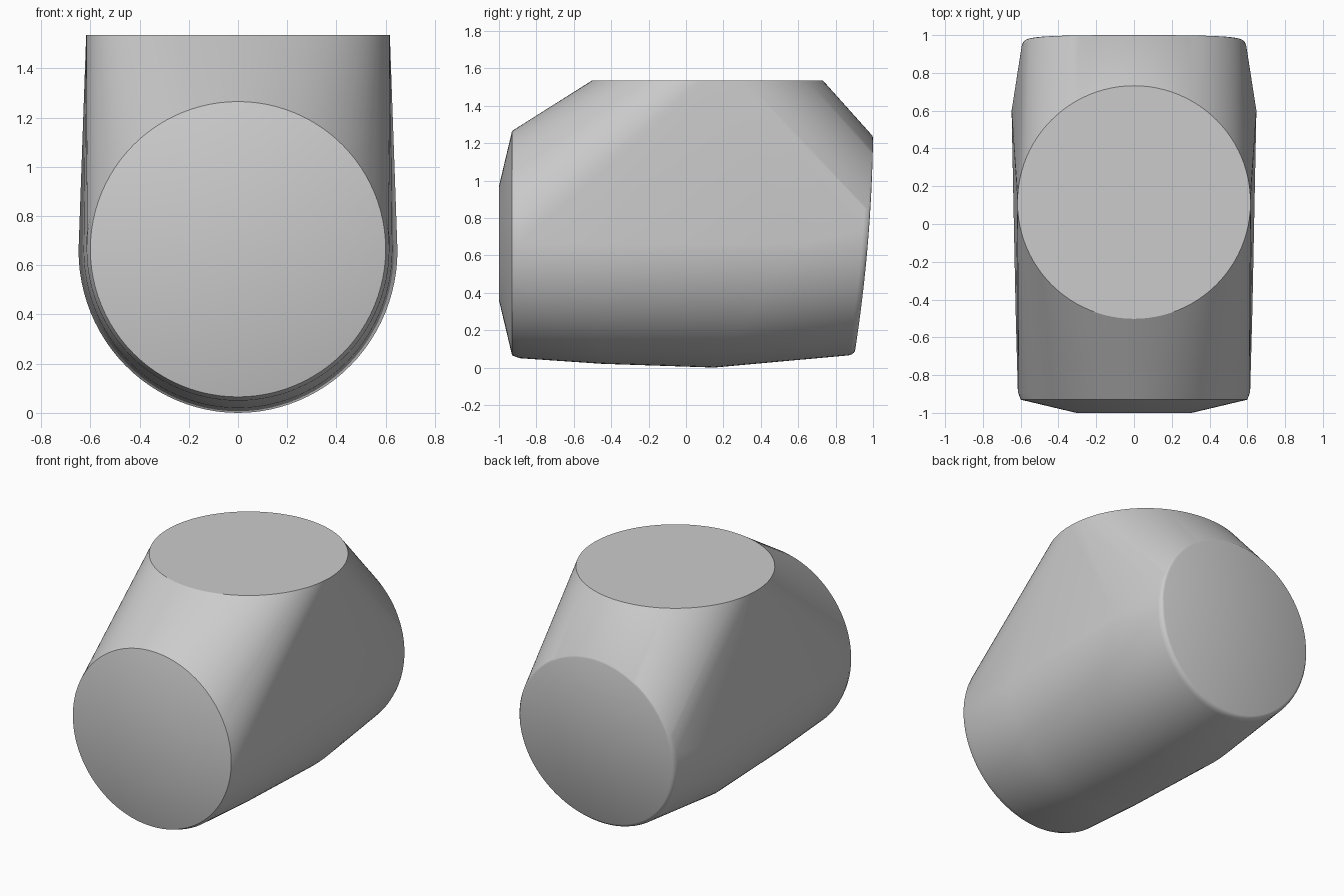
import bpy, bmesh, math

cube = bpy.data.objects.get("Cube")
if cube:
    bpy.data.objects.remove(cube, do_unlink=True)

SEG = 96
MID = 0.66          # height of the tube axis
bm = bmesh.new()


def ring(place, half=False):
    """Add points around a ring; place(cos, sin) gives each position."""
    span = math.pi if half else 2 * math.pi
    count = SEG // 2 + 1 if half else SEG
    for i in range(count):
        a = span * i / (SEG // 2 if half else SEG)
        bm.verts.new(place(math.cos(a), math.sin(a)))


def back_y(z):
    """Gently bowed, leaning back face."""
    t = (z - MID) / 0.57
    return 0.972 + 0.048 * t - 0.02 * t * t


# Flat round top
ring(lambda c, s: (0.617 * c, 0.115 + 0.617 * s, 1.535))

# Front cap: shallow cone with a small chamfer behind its rim
for r, y in ((0.305, -1.0), (0.60, -0.93), (0.615, -0.89)):
    ring(lambda c, s: (r * c, y, MID + 0.005 + r * s))

# Back cap with a rounded rim
for r, inset in ((0.57, 0.0), (0.58, 0.004), (0.589, 0.014), (0.595, 0.032)):
    ring(lambda c, s: (r * c, back_y(MID + r * s) - inset, MID + r * s))

# Belly: lower arcs, the widest one leaning back
ring(lambda c, s: (0.627 * c, -0.45, MID - 0.64 * s), half=True)
ring(lambda c, s: (0.648 * c, 0.60 - 0.45 * s, MID - 0.66 * s), half=True)

# Skin all the rings with one convex surface
hull = bmesh.ops.convex_hull(bm, input=bm.verts[:])
loose = {g for g in hull["geom_interior"] + hull["geom_unused"]
         if isinstance(g, bmesh.types.BMVert)}
bmesh.ops.delete(bm, geom=list(loose), context='VERTS')
bmesh.ops.dissolve_limit(bm, angle_limit=math.radians(0.1),
                         verts=bm.verts[:], edges=bm.edges[:])
bmesh.ops.recalc_face_normals(bm, faces=bm.faces[:])

mesh = bpy.data.meshes.new("elbow_body")
bm.to_mesh(mesh)
bm.free()
body = bpy.data.objects.new("elbow_body", mesh)
bpy.context.collection.objects.link(body)

# Plain grey
grey = bpy.data.materials.new("plain_grey")
grey.use_nodes = True
colour = (0.6, 0.6, 0.6, 1.0)
grey.diffuse_color = colour
grey.node_tree.nodes["Principled BSDF"].inputs["Base Color"].default_value = colour
mesh.materials.append(grey)

# Smooth sides with sharp cap edges
bpy.ops.object.select_all(action='DESELECT')
body.select_set(True)
bpy.context.view_layer.objects.active = body
bpy.ops.object.shade_smooth_by_angle(angle=math.radians(26))
